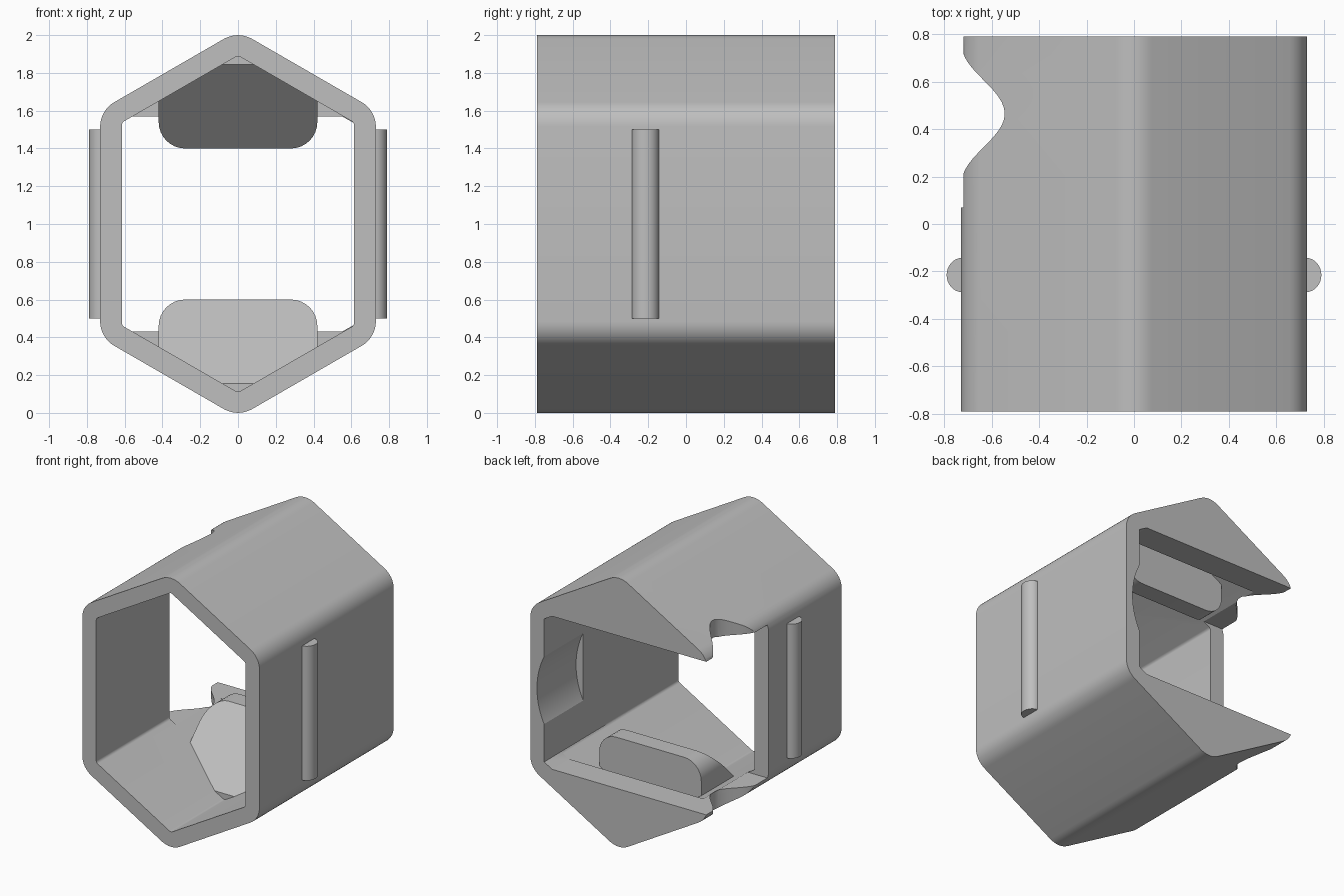
import bpy, bmesh, math
from mathutils import Vector

if "Cube" in bpy.data.objects:
    bpy.data.objects.remove(bpy.data.objects["Cube"])

grey = bpy.data.materials.new("plain_grey")
grey.use_nodes = True
COLOUR = (0.52, 0.52, 0.52, 1)
grey.diffuse_color = COLOUR
grey.node_tree.nodes["Principled BSDF"].inputs["Base Color"].default_value = COLOUR


def rounded(corners, steps=8):
    """Outline from (a, b, radius) corners, each replaced by an arc."""
    out = []
    for i, (a, b, r) in enumerate(corners):
        p = Vector((a, b))
        if r == 0:
            out.append(p)
            continue
        u = (Vector(corners[i - 1][:2]) - p).normalized()
        v = (Vector(corners[(i + 1) % len(corners)][:2]) - p).normalized()
        half = u.angle(v) / 2
        centre = p + (u + v).normalized() * r / math.sin(half)
        start = p + u * r / math.tan(half) - centre
        end = p + v * r / math.tan(half) - centre
        sweep = start.angle(end)
        for k in range(steps + 1):
            t = k / steps
            out.append(centre + (start * math.sin((1 - t) * sweep)
                                 + end * math.sin(t * sweep)) / math.sin(sweep))
    return out


def prism(name, outline, lo, hi, axis="Y", slope=None):
    """Extrude an XZ outline along Y, or an XY outline along Z."""
    bm = bmesh.new()

    def place(p, d):
        return (p[0], d, p[1]) if axis == "Y" else (p[0], p[1], d)
    face = bm.faces.new([bm.verts.new(place(p, lo)) for p in outline])
    shift = Vector(place((0, 0), hi - lo))
    new = bmesh.ops.extrude_face_region(bm, geom=[face], use_keep_orig=True)["geom"]
    bmesh.ops.translate(bm, vec=shift, verts=[g for g in new if isinstance(g, bmesh.types.BMVert)])
    if slope:
        cut = bmesh.ops.bisect_plane(bm, geom=bm.verts[:] + bm.edges[:] + bm.faces[:],
                                     plane_co=slope[0], plane_no=slope[1], clear_outer=True)
        edges = [g for g in cut["geom_cut"] if isinstance(g, bmesh.types.BMEdge)]
        bmesh.ops.edgeloop_fill(bm, edges=edges)
    bmesh.ops.recalc_face_normals(bm, faces=bm.faces[:])
    mesh = bpy.data.meshes.new(name)
    bm.to_mesh(mesh)
    bm.free()
    mesh.materials.append(grey)
    ob = bpy.data.objects.new(name, mesh)
    bpy.context.collection.objects.link(ob)
    return ob


def select(ob):
    bpy.ops.object.select_all(action="DESELECT")
    ob.select_set(True)
    bpy.context.view_layer.objects.active = ob


def carve(ob, cutter):
    select(ob)
    mod = ob.modifiers.new("carve", "BOOLEAN")
    mod.operation, mod.solver, mod.object = "DIFFERENCE", "EXACT", cutter
    bpy.ops.object.modifier_apply(modifier=mod.name)
    bpy.data.objects.remove(cutter)


def smooth(ob):
    select(ob)
    bpy.ops.object.shade_smooth_by_angle(angle=math.radians(28))


def hexagon(half_width, apex, radius):
    side = apex - half_width * math.tan(math.radians(30))
    half = [(0, apex), (half_width, side), (half_width, -side)]
    return rounded([(s * x, 1 + s * z, radius) for s in (1, -1) for x, z in half])


# Hexagonal sleeve, bored from the front up to the rear lips
BACK = 0.79
sleeve = prism("sleeve", hexagon(0.73, 1.023, 0.15), -BACK, BACK)
carve(sleeve, prism("bore", hexagon(0.615, 0.892, 0.025), -1, 0.59))

# Slot between the lips, open at the back and through one side wall
LOW, HIGH = 0.43, 1.57
slot = [(-1, LOW), (0.55, LOW), (0.616, 0.467), (0.616, 1.533), (0.55, HIGH), (-1, HIGH)]
carve(sleeve, prism("slot", slot, 0.07, 1))

# Shallow round recess in the closed side wall
ring = [2 * math.pi * i / 96 for i in range(96)]
recess = [(0.11 + 0.565 * math.cos(a), 1 + 0.565 * math.sin(a)) for a in ring]
carve(sleeve, prism("recess", recess, 0.33, 1))

# Bell-shaped finger notch on the open side
bell = [(-0.725 + 0.09 * (1 - math.cos(2 * math.pi * i / 24)), 0.18 + 0.57 * i / 24)
        for i in range(25)]
carve(sleeve, prism("notch", [(-1, 0.18)] + bell + [(-1, 0.75)], -1, 3, axis="Z"))
smooth(sleeve)

# Sloped stops on the floor and roof
for name, flip in (("lower_stop", False), ("upper_stop", True)):
    outline = rounded([(0, 0.06, 0), (0.42, 0.3, 0), (0.42, 0.6, 0.14),
                       (-0.42, 0.6, 0.14), (-0.42, 0.3, 0)])
    stop = prism(name, outline, -0.16, 0.42, slope=((0, -0.16, 0.155), (0, -1, 1)))
    if flip:
        for v in stop.data.vertices:
            v.co.z = 2 - v.co.z
        stop.data.flip_normals()
    smooth(stop)

# Rounded grip ridge on each side wall
for name, s in (("left_ridge", 1), ("right_ridge", -1)):
    arc = [math.pi * (i / 16 - 0.5) for i in range(17)]
    outline = [(s * (0.725 + 0.065 * math.cos(a)), -0.215 + 0.072 * math.sin(a)) for a in arc]
    smooth(prism(name, outline, 0.5, 1.5, axis="Z"))
